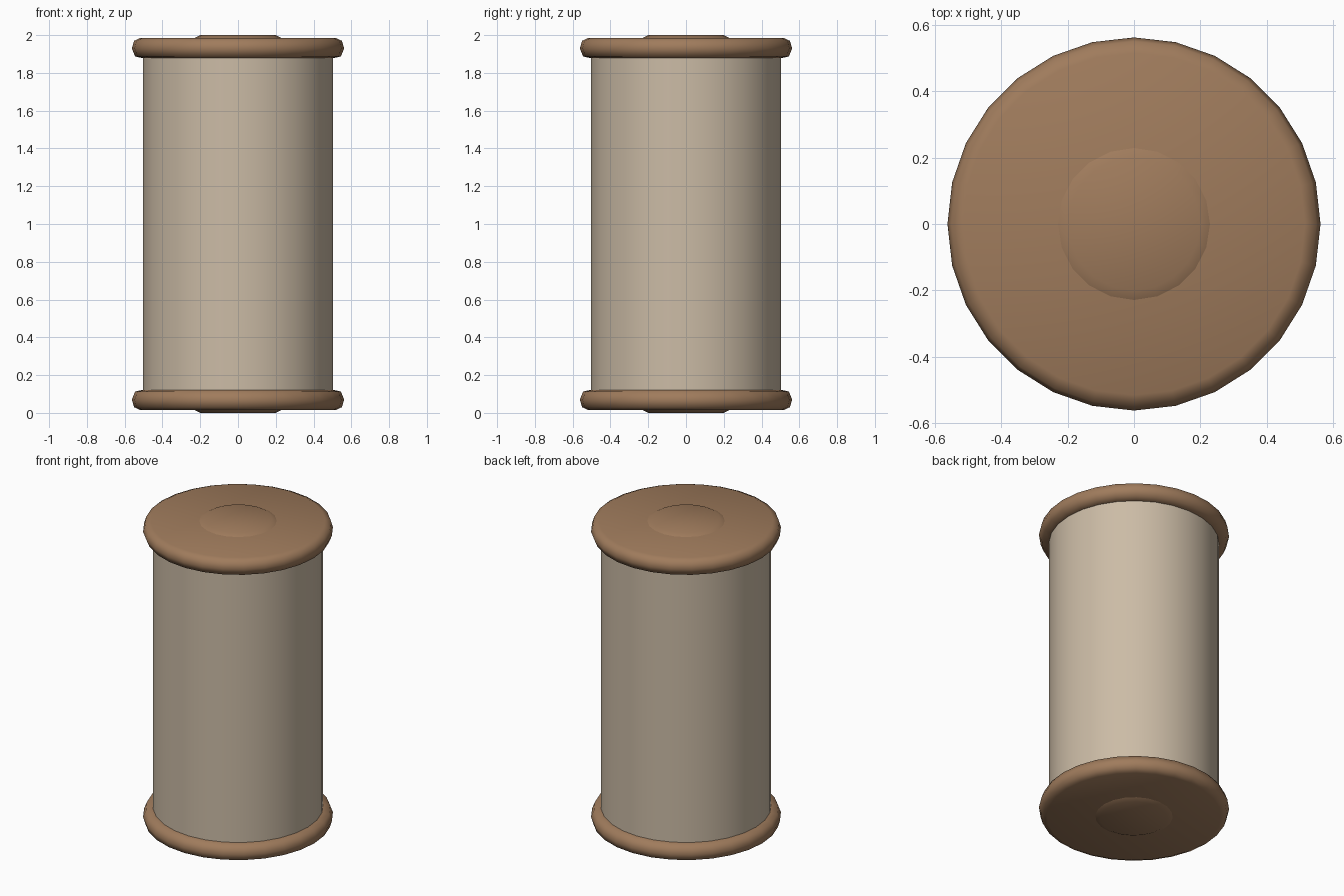
import bpy, bmesh, math

if "Cube" in bpy.data.objects:
    bpy.data.objects.remove(bpy.data.objects["Cube"])


def material(name, rgb):
    m = bpy.data.materials.new(name)
    m.diffuse_color = (*rgb, 1)
    m.use_nodes = True
    m.node_tree.nodes["Principled BSDF"].inputs["Base Color"].default_value = m.diffuse_color
    return m


wood = material("brown wood", (0.35, 0.20, 0.108))
thread = material("beige thread", (0.60, 0.50, 0.38))


def lathe(name, profile, sides, mat, angle):
    """Revolve (radius, z) points, closing both ends with flat faces."""
    bm = bmesh.new()
    rings = [[bm.verts.new((r * math.cos(2 * math.pi * i / sides),
                            r * math.sin(2 * math.pi * i / sides), z))
              for i in range(sides)] for r, z in profile]
    for a, b in zip(rings, rings[1:]):
        for i in range(sides):
            j = (i + 1) % sides
            bm.faces.new((a[i], a[j], b[j], b[i]))
    bm.faces.new(rings[0])
    bm.faces.new(rings[-1])
    bmesh.ops.recalc_face_normals(bm, faces=bm.faces)
    me = bpy.data.meshes.new(name)
    bm.to_mesh(me)
    bm.free()
    me.materials.append(mat)
    ob = bpy.data.objects.new(name, me)
    bpy.context.collection.objects.link(ob)
    bpy.ops.object.select_all(action='DESELECT')
    ob.select_set(True)
    bpy.context.view_layer.objects.active = ob
    bpy.ops.object.shade_smooth_by_angle(angle=math.radians(angle))


# Wound thread cylinder
lathe("thread_body", [(0.503, 0.1), (0.503, 1.9)], 28, thread, 40)

# Rounded end discs and their shallow raised hubs, mirrored about mid height
disc = [(0.50, 1.877), (0.545, 1.887), (0.562, 1.93), (0.55, 1.97), (0.515, 1.986)]
hub = [(0.232, 1.97), (0.231, 1.985), (0.20, 2.0)]
for end, flip in (("top", False), ("bottom", True)):
    for part, prof, sides in (("disc", disc, 28), ("hub", hub, 20)):
        pts = [(r, 2 - z) if flip else (r, z) for r, z in prof]
        lathe(f"{end}_{part}", pts, sides, wood, 60)
